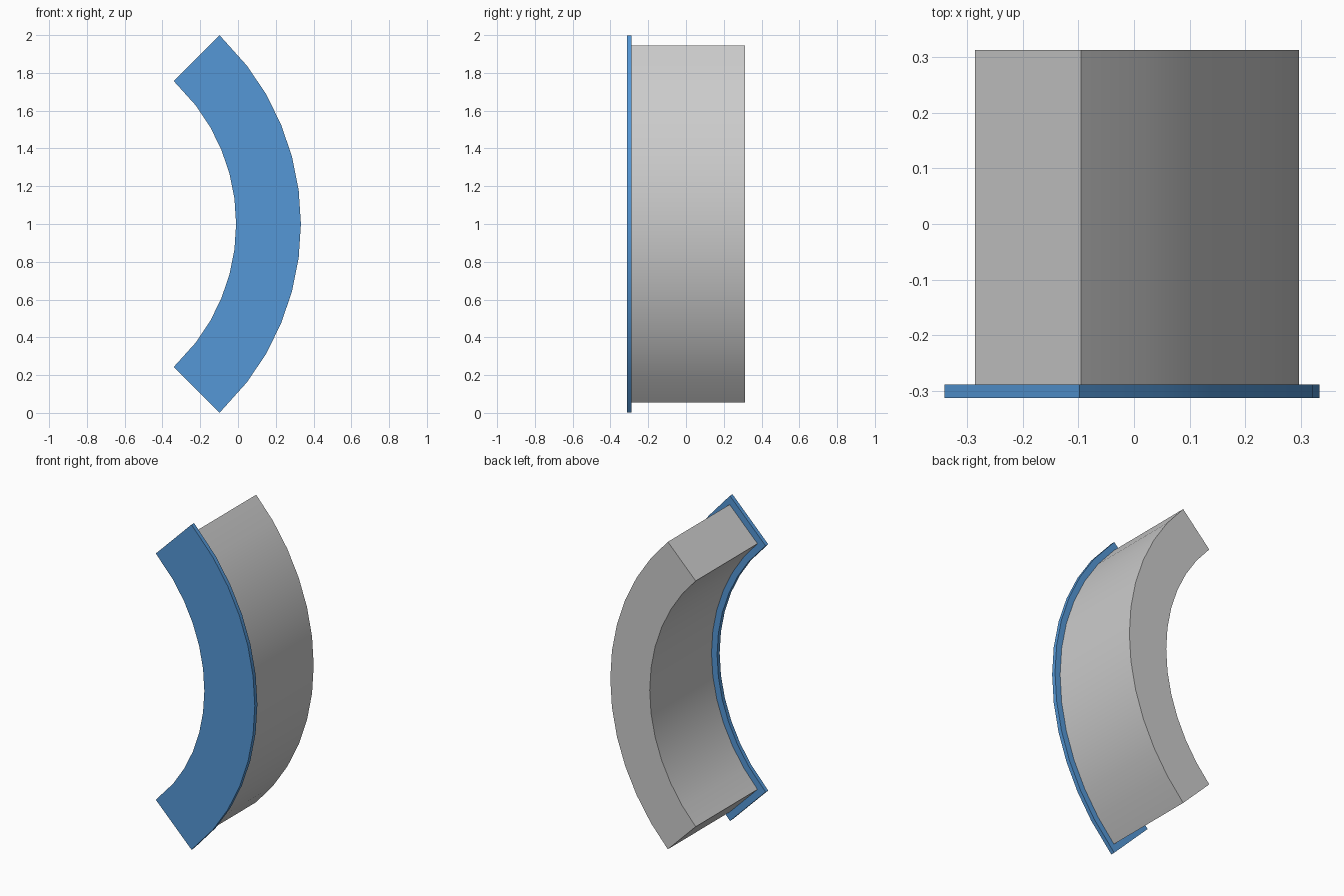
import bpy, bmesh
from math import sin, cos, radians

if "Cube" in bpy.data.objects:
    bpy.data.objects.remove(bpy.data.objects["Cube"])

CX, CZ = -1.04, 1.0      # centre of the arc
SEGMENTS, HALF = 12, 45  # 90 degree sweep


def arc_slab(name, r_in, r_out, y0, y1, extend=0.0):
    """Solid arc in the xz plane; both ends lengthened along the tangent."""
    def arc(r):
        pts = []
        for i in range(SEGMENTS + 1):
            a = radians(-HALF + 2 * HALF * i / SEGMENTS)
            e = extend * ((i == SEGMENTS) - (i == 0))
            pts.append((CX + r * cos(a) - e * sin(a), CZ + r * sin(a) + e * cos(a)))
        return pts

    bm = bmesh.new()
    outline = arc(r_out) + arc(r_in)[::-1]
    face = bm.faces.new([bm.verts.new((x, y0, z)) for x, z in outline])
    new = bmesh.ops.extrude_face_region(bm, geom=[face])["geom"]
    bmesh.ops.translate(bm, vec=(0, y1 - y0, 0),
                        verts=[g for g in new if isinstance(g, bmesh.types.BMVert)])
    bmesh.ops.recalc_face_normals(bm, faces=bm.faces)
    mesh = bpy.data.meshes.new(name)
    bm.to_mesh(mesh)
    bm.free()
    obj = bpy.data.objects.new(name, mesh)
    bpy.context.collection.objects.link(obj)
    bpy.ops.object.select_all(action='DESELECT')
    obj.select_set(True)
    bpy.context.view_layer.objects.active = obj
    bpy.ops.object.shade_smooth_by_angle(angle=radians(30))
    return obj


# Grey curved body
arc_slab("curved_body", 1.068, 1.336, -0.2875, 0.3125)

# Blue front plate, overhanging the body all round
plate = arc_slab("front_plate", 1.03, 1.373, -0.3125, -0.2875, extend=0.04)
blue = bpy.data.materials.new("blue")
blue.diffuse_color = (0.09, 0.31, 0.67, 1)
blue.use_nodes = True
blue.node_tree.nodes["Principled BSDF"].inputs["Base Color"].default_value = blue.diffuse_color
plate.data.materials.append(blue)
